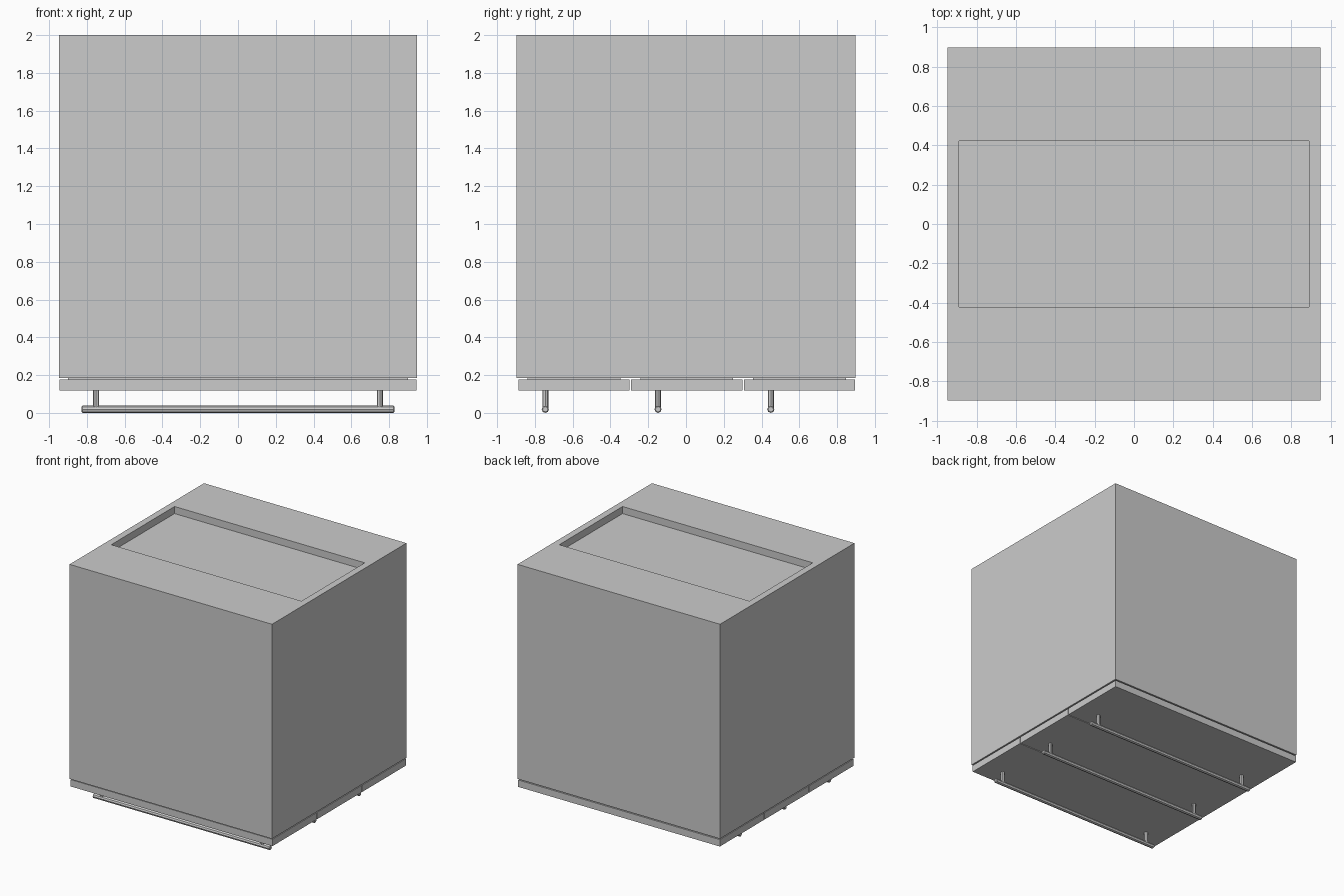
import bpy, bmesh, math
from mathutils import Matrix, Vector

if "Cube" in bpy.data.objects:
    bpy.data.objects.remove(bpy.data.objects["Cube"])


def finish(bm, name):
    bmesh.ops.recalc_face_normals(bm, faces=bm.faces[:])
    mesh = bpy.data.meshes.new(name)
    bm.to_mesh(mesh)
    bm.free()
    obj = bpy.data.objects.new(name, mesh)
    bpy.context.collection.objects.link(obj)
    return obj


def add_box(bm, lo, hi):
    lo, hi = Vector(lo), Vector(hi)
    m = Matrix.Translation((lo + hi) / 2) @ Matrix.Diagonal((*(hi - lo), 1))
    return bmesh.ops.create_cube(bm, size=1, matrix=m)['verts']


def add_rod(bm, stations, matrix, sides=8):
    """Low-poly rod along local z; stations are (position, radius)."""
    rings = []
    for z, r in stations:
        rings.append([bm.verts.new(matrix @ Vector((
            r * math.cos(2 * math.pi * i / sides),
            r * math.sin(2 * math.pi * i / sides), z))) for i in range(sides)])
    for a, b in zip(rings, rings[1:]):
        for i in range(sides):
            j = (i + 1) % sides
            bm.faces.new((a[i], a[j], b[j], b[i]))
    bm.faces.new(rings[0][::-1])
    bm.faces.new(rings[-1])


HALF_X, HALF_Y = 0.947, 0.898
BODY_Z, TOP_Z = 0.186, 2.0
RECESS_X, RECESS_Y, RECESS_DEPTH = 0.89, 0.423, 0.06

# Cabinet body lying on its drawers, with a sunken panel on top
bm = bmesh.new()
add_box(bm, (-HALF_X, -HALF_Y, BODY_Z), (HALF_X, HALF_Y, TOP_Z))
bm.normal_update()
top = max(bm.faces, key=lambda f: f.calc_center_median().z)
bmesh.ops.inset_individual(bm, faces=[top], thickness=0.02)
for v in top.verts:
    v.co.x = math.copysign(RECESS_X, v.co.x)
    v.co.y = math.copysign(RECESS_Y, v.co.y)
floor = bmesh.ops.extrude_discrete_faces(bm, faces=[top])['faces'][0]
for v in floor.verts:
    v.co.z -= RECESS_DEPTH
finish(bm, "cabinet_body")

along_x = Matrix.Rotation(math.pi / 2, 4, 'Y')
for n in range(3):
    y0 = -0.888 + n * 0.597
    y1 = y0 + 0.59

    # Drawer front
    bm = bmesh.new()
    add_box(bm, (-0.944, y0, 0.119), (0.944, y1, 0.177))
    finish(bm, f"drawer_front_{n + 1}")

    # Inset mount joining the front to the body
    bm = bmesh.new()
    add_box(bm, (-0.90, y0 + 0.05, 0.170), (0.90, y1 - 0.05, 0.190))
    finish(bm, f"drawer_mount_{n + 1}")

    # Bar handle with two posts
    bm = bmesh.new()
    y = y0 + 0.143
    add_rod(bm, [(-0.828, 0.014), (-0.823, 0.019), (0.823, 0.019), (0.828, 0.014)],
            Matrix.Translation((0, y, 0.019)) @ along_x)
    for x in (-0.751, 0.751):
        add_rod(bm, [(0.02, 0.016), (0.125, 0.016)], Matrix.Translation((x, y, 0)))
    finish(bm, f"drawer_handle_{n + 1}")
